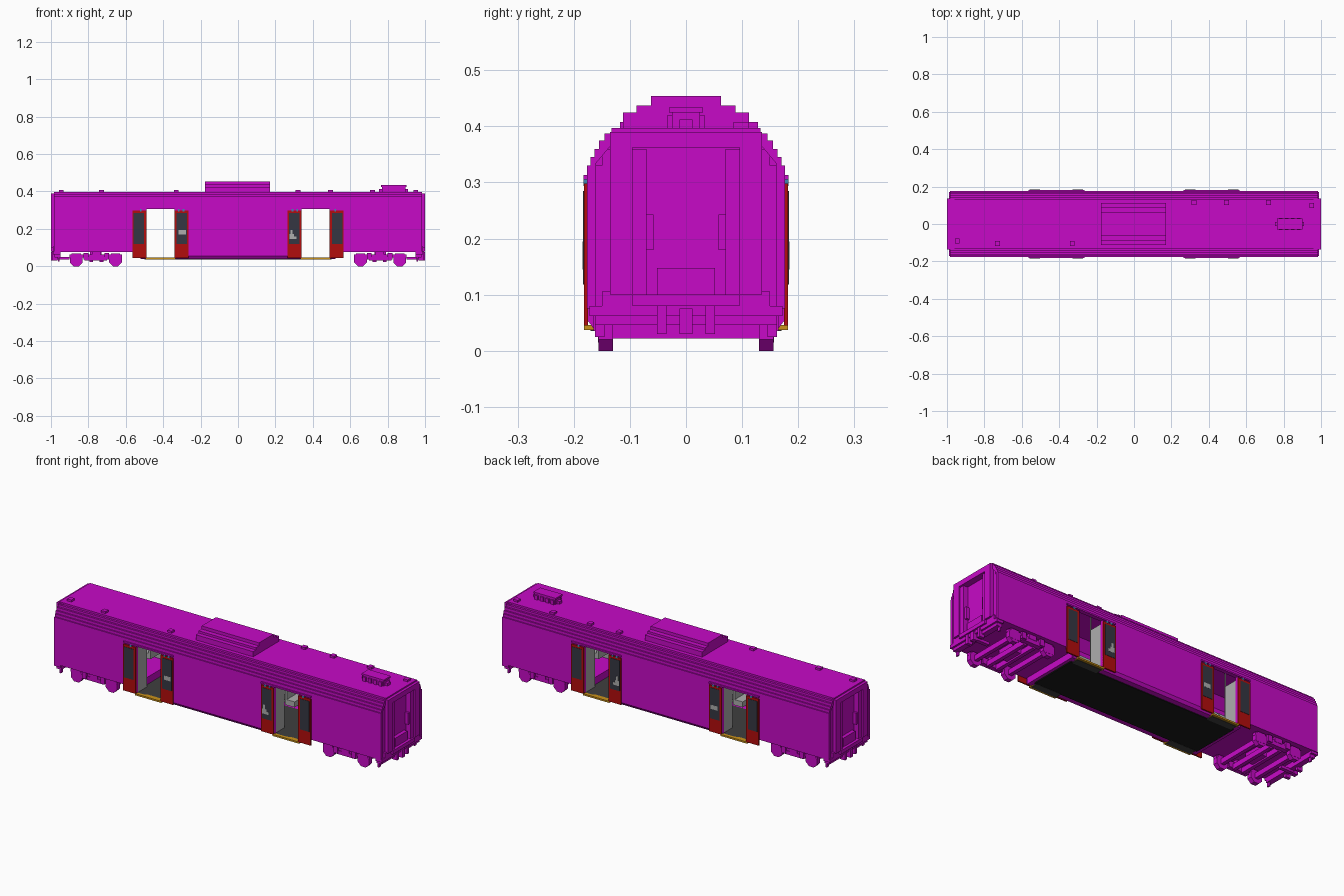
import bpy, bmesh, math
from mathutils import Matrix

cube = bpy.data.objects.get("Cube")
if cube:
    bpy.data.objects.remove(cube)


def material(name, r, g, b):
    m = bpy.data.materials.new(name)
    m.use_nodes = True
    m.diffuse_color = (r, g, b, 1)
    m.node_tree.nodes["Principled BSDF"].inputs["Base Color"].default_value = (r, g, b, 1)
    return m


MAGENTA = material("magenta", 0.57, 0.003, 0.57)
RED = material("door red", 0.45, 0.004, 0.004)
SLATE = material("window slate", 0.035, 0.037, 0.055)
PALE = material("interior grey", 0.42, 0.42, 0.42)
FLOOR = material("floor grey", 0.05, 0.05, 0.05)
BLACK = material("underside black", 0.01, 0.01, 0.01)
YELLOW = material("sill yellow", 0.6, 0.29, 0.01)
BLUE = material("lamp blue", 0.05, 0.25, 0.45)


def finish(name, bm, mat):
    bmesh.ops.recalc_face_normals(bm, faces=bm.faces[:])
    me = bpy.data.meshes.new(name)
    bm.to_mesh(me)
    bm.free()
    me.materials.append(mat)
    ob = bpy.data.objects.new(name, me)
    bpy.context.collection.objects.link(ob)
    return ob


def signs(axis, mirror):
    return (1, -1) if axis in mirror else (1,)


def boxes(name, mat, dims, mirror=""):
    """Boxes given as (x0, x1, y0, y1, z0, z1), repeated across the mirror axes."""
    bm = bmesh.new()
    for x0, x1, y0, y1, z0, z1 in dims:
        for sx in signs("x", mirror):
            for sy in signs("y", mirror):
                mtx = Matrix.Translation((sx * (x0 + x1) / 2, sy * (y0 + y1) / 2, (z0 + z1) / 2))
                mtx = mtx @ Matrix.Diagonal((x1 - x0, y1 - y0, z1 - z0, 1))
                bmesh.ops.create_cube(bm, size=1, matrix=mtx)
    return finish(name, bm, mat)


def prism(name, mat, profile, spans, mirror=""):
    """Extrude a (y, z) profile along x over each span."""
    bm = bmesh.new()
    for x0, x1 in spans:
        for sx in signs("x", mirror):
            for sy in signs("y", mirror):
                a = [bm.verts.new((sx * x0, sy * y, z)) for y, z in profile]
                b = [bm.verts.new((sx * x1, sy * y, z)) for y, z in profile]
                bm.faces.new(a)
                bm.faces.new(b)
                for i in range(len(a)):
                    j = (i + 1) % len(a)
                    bm.faces.new((a[i], a[j], b[j], b[i]))
    return finish(name, bm, mat)


def symmetric(half):
    return half + [(-y, z) for y, z in reversed(half)]


# Roof shell: stepped outside, plain inside
steps = [(0.176, 0.33), (0.170, 0.345), (0.163, 0.36), (0.155, 0.375), (0.145, 0.387), (0.133, 0.397)]
outer = [(0.176, 0.305)]
for i, (y, z) in enumerate(steps):
    outer.append((y, z))
    if i + 1 < len(steps):
        outer.append((steps[i + 1][0], z))
inner = [(-0.16, 0.305), (-0.16, 0.335), (-0.12, 0.382), (0.12, 0.382), (0.16, 0.335), (0.16, 0.305)]
prism("roof_shell", MAGENTA, symmetric(outer) + inner, [(-0.985, 0.985)])

# Side walls between the door openings
boxes("side_walls", MAGENTA, [(0.49, 0.985, 0.16, 0.176, 0.075, 0.305)], "xy")
boxes("centre_side_walls", MAGENTA, [(-0.34, 0.34, 0.16, 0.176, 0.06, 0.305)], "y")
skirt = [(0.176, 0.076), (0.176, 0.055), (0.165, 0.04), (0.13, 0.04), (0.13, 0.046), (0.16, 0.05), (0.16, 0.076)]
prism("centre_skirts", MAGENTA, skirt, [(-0.34, 0.34)], "y")
prism("outer_skirts", MAGENTA, skirt, [(0.49, 0.515)], "xy")
boxes("door_head_rails", MAGENTA, [(0.265, 0.565, 0.17, 0.183, 0.305, 0.313)], "xy")

# Floors and underside
boxes("centre_floor", FLOOR, [(-0.51, 0.51, -0.165, 0.165, 0.041, 0.046)])
boxes("underside_panel", BLACK, [(-0.50, 0.50, -0.135, 0.135, 0.036, 0.041)])
boxes("step_undersides", FLOOR, [(0.34, 0.49, 0.13, 0.17, 0.035, 0.042)], "xy")
boxes("end_floors", MAGENTA, [(0.505, 0.975, -0.165, 0.165, 0.075, 0.085),
                              (0.505, 0.52, -0.165, 0.165, 0.04, 0.085)], "x")

# Interior partitions, lining, benches and grab poles
boxes("partitions", PALE, [(0.332, 0.34, 0.085, 0.16, 0.046, 0.29),
                           (0.49, 0.498, 0.085, 0.16, 0.046, 0.29)], "xy")
boxes("wall_lining", PALE, [(0.498, 0.96, 0.154, 0.16, 0.085, 0.31)], "xy")
boxes("centre_wall_lining", PALE, [(-0.332, 0.332, 0.154, 0.16, 0.046, 0.31)], "y")
boxes("benches", PALE, [(x, x + 0.05, 0.06, 0.154, z, z + 0.03)
                        for x, z in ((0.06, 0.09), (0.16, 0.09), (0.25, 0.09), (0.58, 0.12), (0.7, 0.12))], "xy")
boxes("bench_backs", PALE, [(x, x + 0.012, 0.06, 0.154, z, z + 0.12)
                            for x, z in ((0.05, 0.09), (0.15, 0.09), (0.24, 0.09), (0.57, 0.12), (0.69, 0.12))], "xy")
boxes("grab_poles", PALE, [(0.325, 0.33, 0.07, 0.075, 0.046, 0.382),
                           (0.50, 0.505, 0.07, 0.075, 0.085, 0.382)], "xy")

# Open sliding doors with windows, notices, lamps and sills
leaves = ((0.265, 0.34), (0.49, 0.565))
boxes("door_leaves", RED, [(a, b, 0.175, 0.182, 0.045, 0.298) for a, b in leaves], "xy")
boxes("door_windows", SLATE, [(0.272, 0.330, 0.178, 0.1835, 0.118, 0.285),
                              (0.503, 0.558, 0.178, 0.1835, 0.118, 0.285)], "xy")
boxes("door_notices", PALE, [(-0.318, -0.278, 0.18, 0.1842, 0.170, 0.193),
                             (0.275, 0.300, 0.18, 0.1842, 0.145, 0.172),
                             (0.280, 0.292, 0.18, 0.1842, 0.172, 0.195),
                             (0.300, 0.312, 0.18, 0.1842, 0.145, 0.160)], "y")
boxes("door_lamps", BLUE, [(0.285, 0.297, 0.176, 0.183, 0.294, 0.305),
                           (0.312, 0.322, 0.176, 0.183, 0.294, 0.305),
                           (0.515, 0.525, 0.176, 0.183, 0.294, 0.305)], "xy")
boxes("door_sills", YELLOW, [(0.335, 0.495, 0.155, 0.182, 0.037, 0.046)], "xy")

# End walls, gangway frames and end doors
end_wall = symmetric([(0.165, 0.075), (0.165, 0.335), (0.125, 0.385)])
prism("end_walls", MAGENTA, end_wall, [(0.95, 0.965)], "x")
boxes("end_panels", MAGENTA, [(0.96, 0.98, 0.07, 0.17, 0.075, 0.33),
                              (0.96, 0.98, 0.07, 0.15, 0.33, 0.36)], "xy")
boxes("gangway_posts", MAGENTA, [(0.96, 1.0, 0.095, 0.135, 0.10, 0.388),
                                 (0.96, 0.992, 0.07, 0.095, 0.10, 0.36),
                                 (0.96, 0.985, 0.058, 0.07, 0.18, 0.243)], "xy")
boxes("gangway_headers", MAGENTA, [(0.96, 1.0, -0.135, 0.135, 0.362, 0.39),
                                   (0.96, 0.985, -0.052, 0.052, 0.095, 0.148)], "x")
boxes("end_beams", MAGENTA, [(0.95, 0.99, -0.172, 0.172, 0.062, 0.08),
                             (0.95, 0.98, -0.162, 0.162, 0.046, 0.062),
                             (0.96, 1.0, -0.095, 0.095, 0.08, 0.10)], "x")
boxes("end_steps", MAGENTA, [(0.965, 0.99, 0.09, 0.15, 0.08, 0.106),
                             (0.955, 0.963, 0.145, 0.162, 0.025, 0.075),
                             (0.965, 0.995, 0.035, 0.052, 0.03, 0.08)], "xy")
boxes("couplers", MAGENTA, [(0.90, 1.0, -0.01, 0.01, 0.035, 0.05),
                            (0.975, 1.0, -0.012, 0.012, 0.03, 0.075)], "x")

# Bogies: frames, axle boxes, cross beams and wheels
boxes("bogie_frames", MAGENTA, [(0.62, 0.90, 0.132, 0.155, 0.048, 0.062),
                                (0.70, 0.82, 0.132, 0.158, 0.030, 0.050),
                                (0.735, 0.78, 0.12, 0.16, 0.050, 0.076),
                                (0.63, 0.68, 0.13, 0.157, 0.015, 0.068),
                                (0.84, 0.89, 0.13, 0.157, 0.015, 0.068),
                                (0.69, 0.715, 0.14, 0.165, 0.035, 0.07),
                                (0.80, 0.825, 0.14, 0.165, 0.035, 0.07)], "xy")
boxes("bogie_cross_beams", MAGENTA, [(x, x + w, -0.135, 0.135, 0.022, 0.05)
                                     for x, w in ((0.645, 0.02), (0.72, 0.02), (0.775, 0.02), (0.855, 0.02))]
      + [(0.73, 0.79, -0.05, 0.05, 0.03, 0.078)], "x")
bm = bmesh.new()
for sx in (1, -1):
    for wx in (0.655, 0.865):
        for y in (-0.143, 0.143):
            mtx = Matrix.Translation((sx * wx, y, 0.034)) @ Matrix.Rotation(math.pi / 2, 4, "X")
            mtx = mtx @ Matrix.Rotation(math.pi / 8, 4, "Z")
            bmesh.ops.create_cone(bm, cap_ends=True, segments=8, radius1=0.0368, radius2=0.0368,
                                  depth=0.026, matrix=mtx)
finish("wheels", bm, MAGENTA)

# Roof equipment
unit = symmetric([(0.112, 0.39), (0.112, 0.425), (0.088, 0.425), (0.088, 0.437), (0.062, 0.437), (0.062, 0.454)])
prism("roof_unit", MAGENTA, unit, [(-0.176, 0.17)])
boxes("roof_vent", MAGENTA, [(0.755, 0.91, -0.012, 0.012, 0.39, 0.412),
                             (0.77, 0.895, -0.025, 0.025, 0.39, 0.425),
                             (0.765, 0.90, -0.03, 0.03, 0.425, 0.434)]
      + [(0.775 + i * 0.032, 0.793 + i * 0.032, -0.033, 0.033, 0.39, 0.42) for i in range(4)])
hatches = ((0.32, 0.115), (0.495, 0.115), (0.72, 0.115), (0.95, 0.098),
           (-0.945, -0.09), (-0.73, -0.105), (-0.33, -0.105))
boxes("roof_hatches", MAGENTA, [(x - 0.013, x + 0.013, y - 0.013, y + 0.013, 0.39, 0.408) for x, y in hatches])
